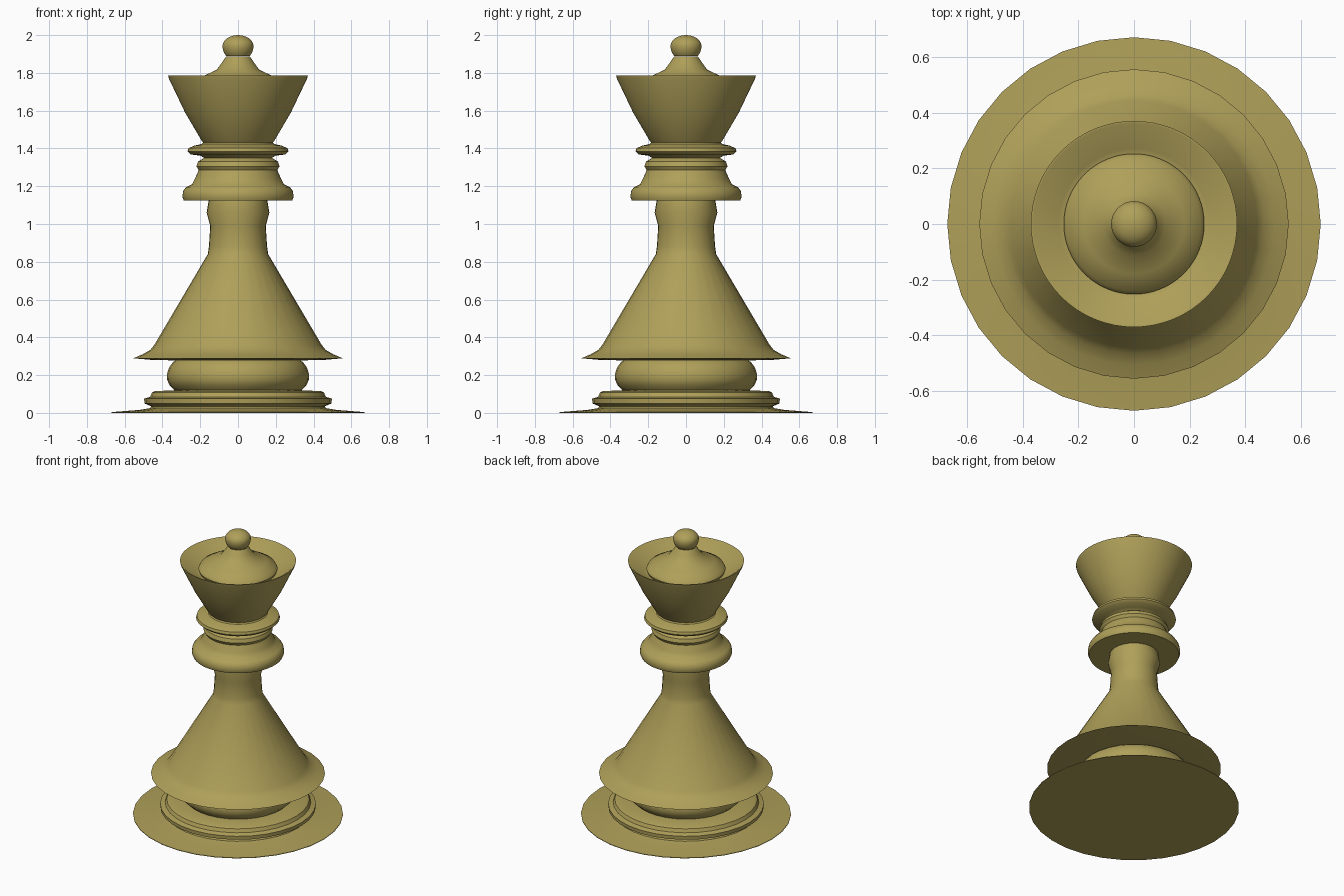
import bpy, bmesh, math

mat = bpy.data.materials.new("olive_wood")
mat.diffuse_color = (0.43, 0.35, 0.10, 1)


def lathe(name, profile, sides):
    """Spin a (radius, height) profile about z; radius 0 makes a pole."""
    bm = bmesh.new()
    rings = []
    for r, z in profile:
        n = 1 if r == 0 else sides
        rings.append([bm.verts.new((r * math.cos(2 * math.pi * i / sides),
                                    r * math.sin(2 * math.pi * i / sides), z))
                      for i in range(n)])
    for a, b in zip(rings, rings[1:]):
        for i in range(sides):
            j = (i + 1) % sides
            quad = [a[i % len(a)], a[j % len(a)], b[j % len(b)], b[i % len(b)]]
            bm.faces.new(list(dict.fromkeys(quad)))
    me = bpy.data.meshes.new(name)
    bm.to_mesh(me)
    bm.free()
    me.materials.append(mat)
    ob = bpy.data.objects.new(name, me)
    bpy.context.collection.objects.link(ob)
    bpy.ops.object.select_all(action='DESELECT')
    ob.select_set(True)
    bpy.context.view_layer.objects.active = ob
    bpy.ops.object.shade_smooth_by_angle(angle=math.radians(40))
    return ob


# thin foot plate with stepped plinth
lathe("base", [(0, 0), (0.67, 0), (0.67, 0.004), (0.52, 0.016), (0.465, 0.025), (0.46, 0.035),
               (0.495, 0.05), (0.497, 0.075), (0.465, 0.085), (0.455, 0.108),
               (0.44, 0.115), (0.335, 0.12)], 32)
# bulging cushion
lathe("cushion", [(0.335, 0.12), (0.362, 0.145), (0.375, 0.175), (0.376, 0.205),
                  (0.365, 0.24), (0.345, 0.268), (0.33, 0.278)], 32)
# flared skirt, cone and slim neck
lathe("body", [(0.33, 0.278), (0.45, 0.28), (0.555, 0.289), (0.505, 0.31), (0.465, 0.333),
               (0.443, 0.36), (0.16, 0.84), (0.154, 0.88), (0.147, 0.99),
               (0.166, 1.06), (0.155, 1.125)], 32)
# double collar
lathe("collar", [(0.155, 1.125), (0.287, 1.125), (0.295, 1.145), (0.29, 1.175), (0.275, 1.195),
                 (0.243, 1.21), (0.228, 1.24), (0.208, 1.285), (0.22, 1.305),
                 (0.212, 1.33), (0.18, 1.35), (0.20, 1.362), (0.25, 1.368),
                 (0.267, 1.385), (0.262, 1.402), (0.23, 1.415), (0.19, 1.424),
                 (0.184, 1.432)], 64)
# open crown cup
lathe("crown", [(0.184, 1.432), (0.192, 1.44), (0.28, 1.59), (0.366, 1.77), (0.37, 1.786),
                (0.362, 1.786), (0.27, 1.715), (0.245, 1.712)], 64)
# domed lid inside the crown
lathe("lid", [(0.245, 1.712), (0.252, 1.73), (0.24, 1.752), (0.18, 1.785), (0.112, 1.817),
              (0.085, 1.855), (0.062, 1.888)], 64)
# ball finial
ball_r, ball_z = 0.082, 1.942
start = math.asin(-0.65)
arc = [start + (math.pi / 2 - start) * k / 12 for k in range(12)]
lathe("finial", [(ball_r * math.cos(t), ball_z + 0.058 * math.sin(t) if t > 0
                  else ball_z + ball_r * math.sin(t)) for t in arc] + [(0, 2.0)], 64)
